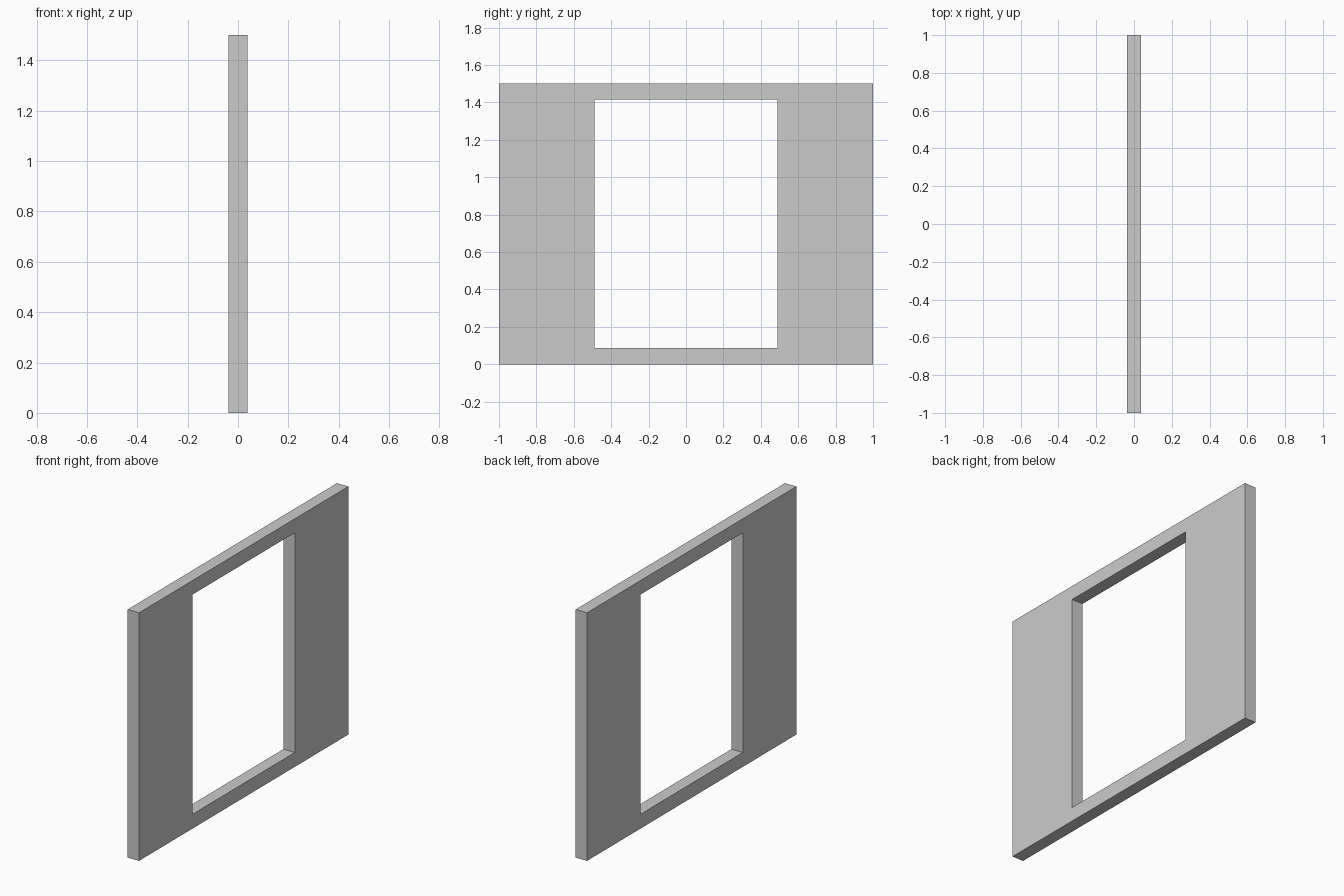
import bpy, bmesh

if "Cube" in bpy.data.objects:
    bpy.data.objects.remove(bpy.data.objects["Cube"])

WIDTH, HEIGHT, DEPTH = 2.0, 1.5, 0.076
OPEN_HALF, OPEN_LOW, OPEN_HIGH = 0.488, 0.087, 1.415


def rectangle(bm, half, low, high):
    """Corner loop in the y-z plane on the -x face."""
    x = -DEPTH / 2
    return [bm.verts.new((x, y, z)) for y, z in
            ((-half, low), (half, low), (half, high), (-half, high))]


# Wall panel: ring between outer edge and window opening, extruded to depth
bm = bmesh.new()
outer = rectangle(bm, WIDTH / 2, 0, HEIGHT)
inner = rectangle(bm, OPEN_HALF, OPEN_LOW, OPEN_HIGH)
ring = []
for i in range(4):
    j = (i + 1) % 4
    ring.append(bm.faces.new((outer[i], outer[j], inner[j], inner[i])))
result = bmesh.ops.extrude_face_region(bm, geom=ring, use_keep_orig=True)
moved = [g for g in result["geom"] if isinstance(g, bmesh.types.BMVert)]
bmesh.ops.translate(bm, verts=moved, vec=(DEPTH, 0, 0))
bmesh.ops.recalc_face_normals(bm, faces=bm.faces)

mesh = bpy.data.meshes.new("window_wall")
bm.to_mesh(mesh)
bm.free()
wall = bpy.data.objects.new("window_wall", mesh)
bpy.context.collection.objects.link(wall)
